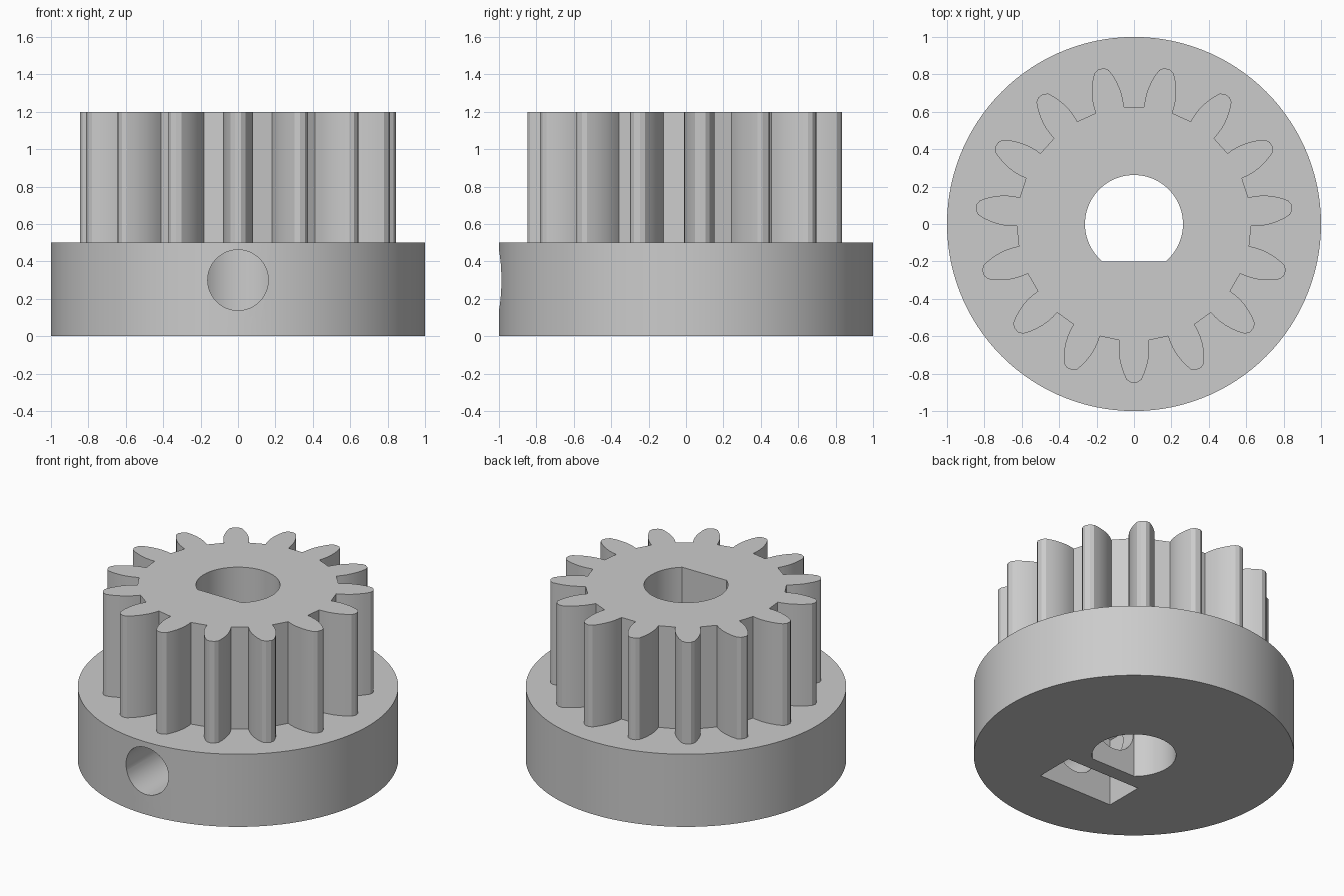
import bpy, bmesh, math
from mathutils import Matrix, Vector

cube = bpy.data.objects.get("Cube")
if cube:
    bpy.data.objects.remove(cube, do_unlink=True)

TEETH = 15
BASE_H, TOTAL_H = 0.5, 1.2
SCREW_Z = 0.3

grey = bpy.data.materials.new("plain grey")
grey.use_nodes = True
colour = (0.6, 0.6, 0.6, 1)
grey.diffuse_color = colour
grey.node_tree.nodes["Principled BSDF"].inputs["Base Color"].default_value = colour


def prism(name, outline, depth, matrix=Matrix()):
    """Extrude a closed 2D outline along local z, then place it."""
    bm = bmesh.new()
    face = bm.faces.new([bm.verts.new((x, y, 0)) for x, y in outline])
    top = bmesh.ops.extrude_face_region(bm, geom=[face])["geom"]
    verts = [v for v in top if isinstance(v, bmesh.types.BMVert)]
    bmesh.ops.translate(bm, verts=verts, vec=(0, 0, depth))
    bmesh.ops.transform(bm, matrix=matrix, verts=bm.verts)
    bmesh.ops.recalc_face_normals(bm, faces=bm.faces)
    mesh = bpy.data.meshes.new(name)
    bm.to_mesh(mesh)
    bm.free()
    mesh.materials.append(grey)
    obj = bpy.data.objects.new(name, mesh)
    bpy.context.collection.objects.link(obj)
    return obj


def arc(radius, sides, start=0.0, sweep=math.tau):
    count = sides if sweep == math.tau else sides + 1
    return [(radius * math.cos(start + sweep * i / sides),
             radius * math.sin(start + sweep * i / sides)) for i in range(count)]


def combine(target, tool, operation):
    """Apply a boolean and discard the tool."""
    tool.hide_render = True
    bpy.context.view_layer.objects.active = target
    mod = target.modifiers.new(operation.title(), 'BOOLEAN')
    mod.operation, mod.object, mod.solver = operation, tool, 'EXACT'
    bpy.ops.object.modifier_apply(modifier=mod.name)
    bpy.data.objects.remove(tool, do_unlink=True)


# Round base
pulley = prism("toothed_pulley", arc(1.0, 120), BASE_H)

# Gear: one half tooth as (radius, half width), mirrored and repeated
flank = [(0.622, 0.077), (0.655, 0.080), (0.69, 0.080), (0.725, 0.076),
         (0.76, 0.068), (0.797, 0.056), (0.833, 0.039), (0.848, 0.016)]
tooth = [(r, -w) for r, w in flank] + [(r, w) for r, w in reversed(flank)]
outline = []
for i in range(TEETH):
    turn = Matrix.Rotation(-math.pi / 2 + math.tau * i / TEETH, 2)
    outline += [tuple(turn @ Vector(p)) for p in tooth]
gear = prism("gear", outline, TOTAL_H - 0.4, Matrix.Translation((0, 0, 0.4)))
combine(pulley, gear, 'UNION')

# D-shaped shaft bore with its flat towards the front
flat = math.asin(0.2 / 0.262)
bore = prism("bore_cutter", arc(0.262, 64, -flat, math.pi + 2 * flat), 2,
             Matrix.Translation((0, 0, -0.4)))
combine(pulley, bore, 'DIFFERENCE')

# Nut pocket: open at the bottom, pointed hexagon top
half = 0.283
point = half / math.cos(math.pi / 6)
pocket = [(-half, -0.5), (half, -0.5), (half, point / 2), (0, point), (-half, point / 2)]
upright = Matrix.Rotation(math.pi / 2, 4, 'X')
nut = prism("nut_cutter", pocket, 0.27, Matrix.Translation((0, -0.3, SCREW_Z)) @ upright)
combine(pulley, nut, 'DIFFERENCE')

# Set screw hole from the front into the bore
screw = prism("screw_cutter", arc(0.162, 48), 1.2,
              Matrix.Translation((0, 0, SCREW_Z)) @ upright)
combine(pulley, screw, 'DIFFERENCE')

# Smooth curved walls, crisp edges
bpy.ops.object.select_all(action='DESELECT')
pulley.select_set(True)
bpy.context.view_layer.objects.active = pulley
bpy.ops.object.shade_smooth_by_angle(angle=math.radians(20))
